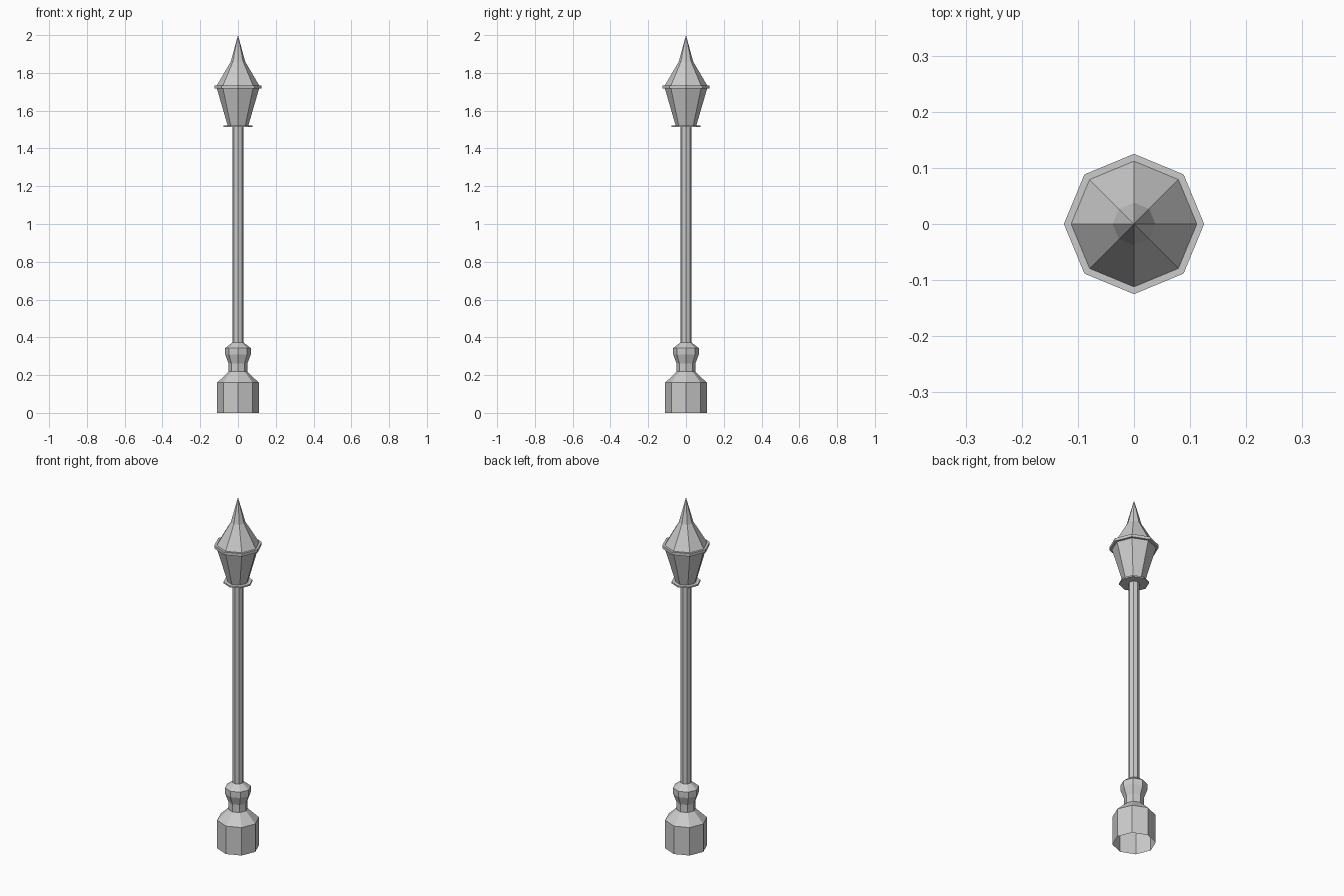
import bpy, bmesh
from math import cos, sin, pi

if "Cube" in bpy.data.objects:
    bpy.data.objects.remove(bpy.data.objects["Cube"])

SIDES = 8


def lathe(name, profile, cap_bottom=False, cap_top=False):
    """Revolve (radius, z) points into a flat-faced octagonal part."""
    bm = bmesh.new()
    rings = []
    for r, z in profile:
        if r == 0:
            rings.append([bm.verts.new((0, 0, z))])
        else:
            rings.append([bm.verts.new((r * cos(2 * pi * i / SIDES),
                                        r * sin(2 * pi * i / SIDES), z))
                          for i in range(SIDES)])
    for a, b in zip(rings, rings[1:]):
        for i in range(SIDES):
            j = (i + 1) % SIDES
            if len(b) == 1:
                bm.faces.new((a[i], a[j], b[0]))
            else:
                bm.faces.new((a[i], a[j], b[j], b[i]))
    if cap_bottom:
        bm.faces.new(rings[0][::-1])
    if cap_top:
        bm.faces.new(rings[-1])
    mesh = bpy.data.meshes.new(name)
    bm.to_mesh(mesh)
    bm.free()
    obj = bpy.data.objects.new(name, mesh)
    bpy.context.collection.objects.link(obj)
    return obj


# Hollow pedestal with shoulder, waist and collar
lathe("pedestal", [(0.11, 0), (0.11, 0.16), (0.05, 0.218), (0.05, 0.262),
                   (0.068, 0.31), (0.068, 0.343), (0.03, 0.372)])

# Long post
lathe("post", [(0.029, 0.37), (0.029, 1.516)])

# Lantern: bottom plate, tapered body, eave plate
lathe("lantern_plate", [(0.076, 1.514), (0.076, 1.522)], True, True)
lathe("lantern_body", [(0.055, 1.522), (0.112, 1.718)])
lathe("eave", [(0.125, 1.718), (0.125, 1.734)], True, True)

# Flared pointed roof
lathe("roof", [(0.112, 1.734), (0.038, 1.86), (0, 2.0)])
